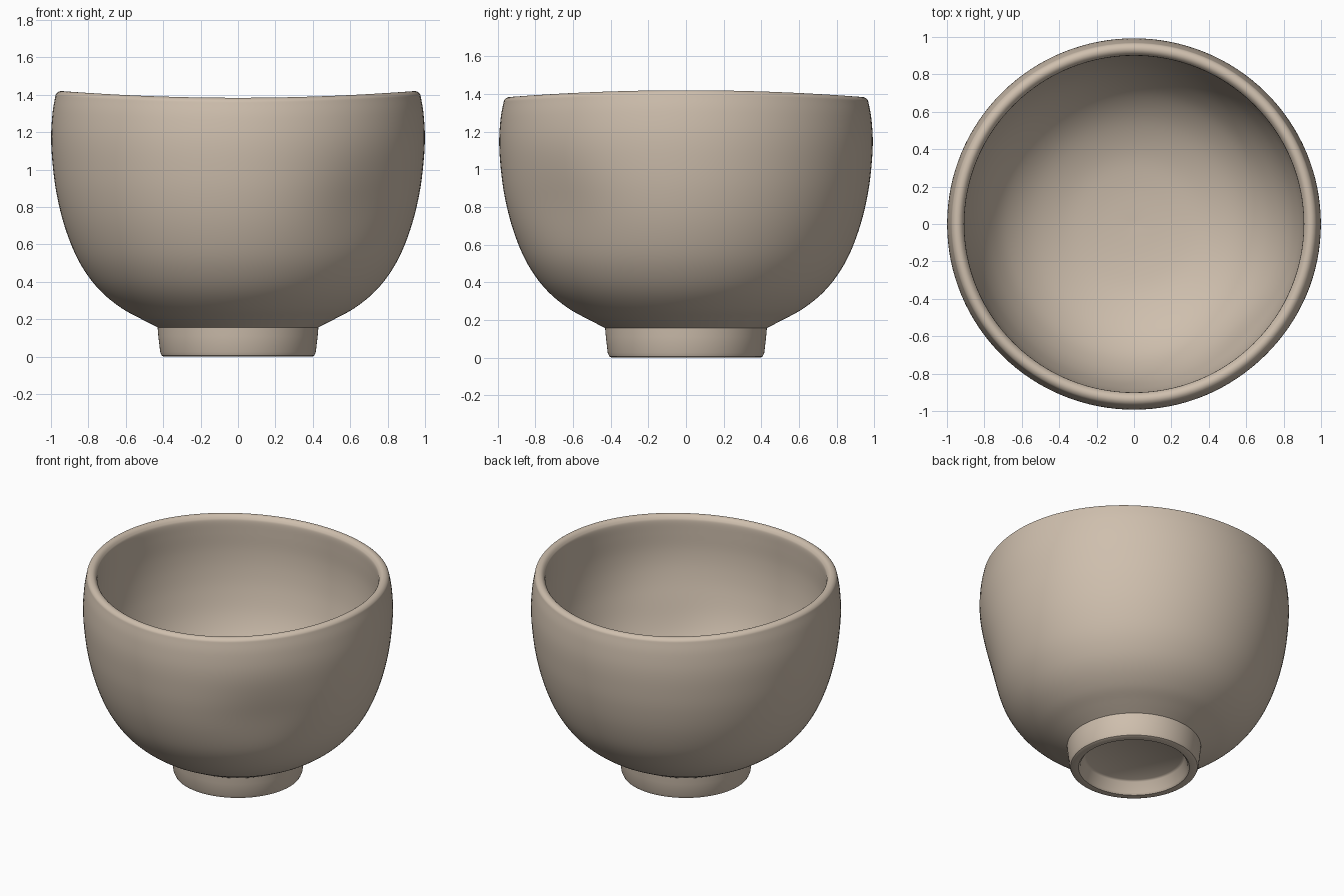
import bpy, bmesh, math

if "Cube" in bpy.data.objects:
    bpy.data.objects.remove(bpy.data.objects["Cube"])

SEGMENTS = 128
STEPS = 5


def smooth_curve(pts, steps=STEPS):
    """Catmull-Rom samples through the profile points."""
    p = [pts[0]] + pts + [pts[-1]]
    out = []
    for i in range(1, len(p) - 2):
        for s in range(steps):
            t = s / steps
            out.append(tuple(
                0.5 * (2 * p[i][k] + (p[i + 1][k] - p[i - 1][k]) * t
                       + (2 * p[i - 1][k] - 5 * p[i][k] + 4 * p[i + 1][k] - p[i + 2][k]) * t * t
                       + (3 * p[i][k] - p[i - 1][k] - 3 * p[i + 1][k] + p[i + 2][k]) * t ** 3)
                for k in (0, 1)))
    return out + [pts[-1]]


def hand_shaped(r, z, a):
    """Turn a profile point to angle a, with uneven rim and a thumb dent."""
    wall = min(max((z - 0.2) / 1.2, 0), 1)
    z += 0.018 * math.cos(2 * a) * wall ** 3
    da = (a + math.pi / 4 + math.pi) % (2 * math.pi) - math.pi
    dent = 0.033 * math.exp(-(da / 0.36) ** 2 - ((z - 0.78) / 0.26) ** 2)
    r -= dent * min(r, 1)
    r *= 1 + 0.004 * wall * math.cos(2 * a)
    return (r * math.cos(a), r * math.sin(a), z)


# Profile: foot recess, foot ring, outer wall, rolled rim, inner wall
foot = [(0.0, 0.09), (0.31, 0.09), (0.325, 0.08), (0.345, 0.012), (0.357, 0.0),
        (0.395, 0.0), (0.408, 0.006), (0.416, 0.025), (0.426, 0.11)]
outer = [(0.43, 0.157), (0.52, 0.203), (0.62, 0.258), (0.72, 0.337), (0.80, 0.43),
         (0.87, 0.55), (0.93, 0.71), (0.97, 0.88), (0.99, 1.04), (0.996, 1.17),
         (0.988, 1.29), (0.975, 1.365)]
rim = [(0.968, 1.388), (0.95, 1.401), (0.929, 1.400), (0.912, 1.385), (0.904, 1.36)]
inner = [(0.905, 1.28), (0.908, 1.15), (0.90, 1.02), (0.878, 0.88), (0.835, 0.72),
         (0.77, 0.58), (0.68, 0.46), (0.55, 0.36), (0.38, 0.29), (0.2, 0.26), (0.0, 0.25)]
profile = foot + smooth_curve(outer + rim + inner)

# Tea bowl: one closed turned surface
bm = bmesh.new()
rings = []
for r, z in profile:
    if r < 1e-6:
        rings.append([bm.verts.new((0, 0, z))])
    else:
        rings.append([bm.verts.new(hand_shaped(r, z, 2 * math.pi * i / SEGMENTS))
                      for i in range(SEGMENTS)])
for lo, hi in zip(rings, rings[1:]):
    for i in range(SEGMENTS):
        j = (i + 1) % SEGMENTS
        if len(lo) == 1:
            bm.faces.new((lo[0], hi[j], hi[i]))
        elif len(hi) == 1:
            bm.faces.new((lo[i], lo[j], hi[0]))
        else:
            bm.faces.new((lo[i], lo[j], hi[j], hi[i]))
bmesh.ops.recalc_face_normals(bm, faces=bm.faces)
mesh = bpy.data.meshes.new("tea_bowl")
bm.to_mesh(mesh)
bm.free()
bowl = bpy.data.objects.new("tea_bowl", mesh)
bpy.context.collection.objects.link(bowl)

# Warm clay colour
clay = bpy.data.materials.new("clay")
clay.diffuse_color = (0.62, 0.52, 0.42, 1)
clay.use_nodes = True
clay.node_tree.nodes["Principled BSDF"].inputs["Base Color"].default_value = clay.diffuse_color
mesh.materials.append(clay)

bpy.context.view_layer.objects.active = bowl
bowl.select_set(True)
bpy.ops.object.shade_smooth_by_angle(angle=math.radians(40))
